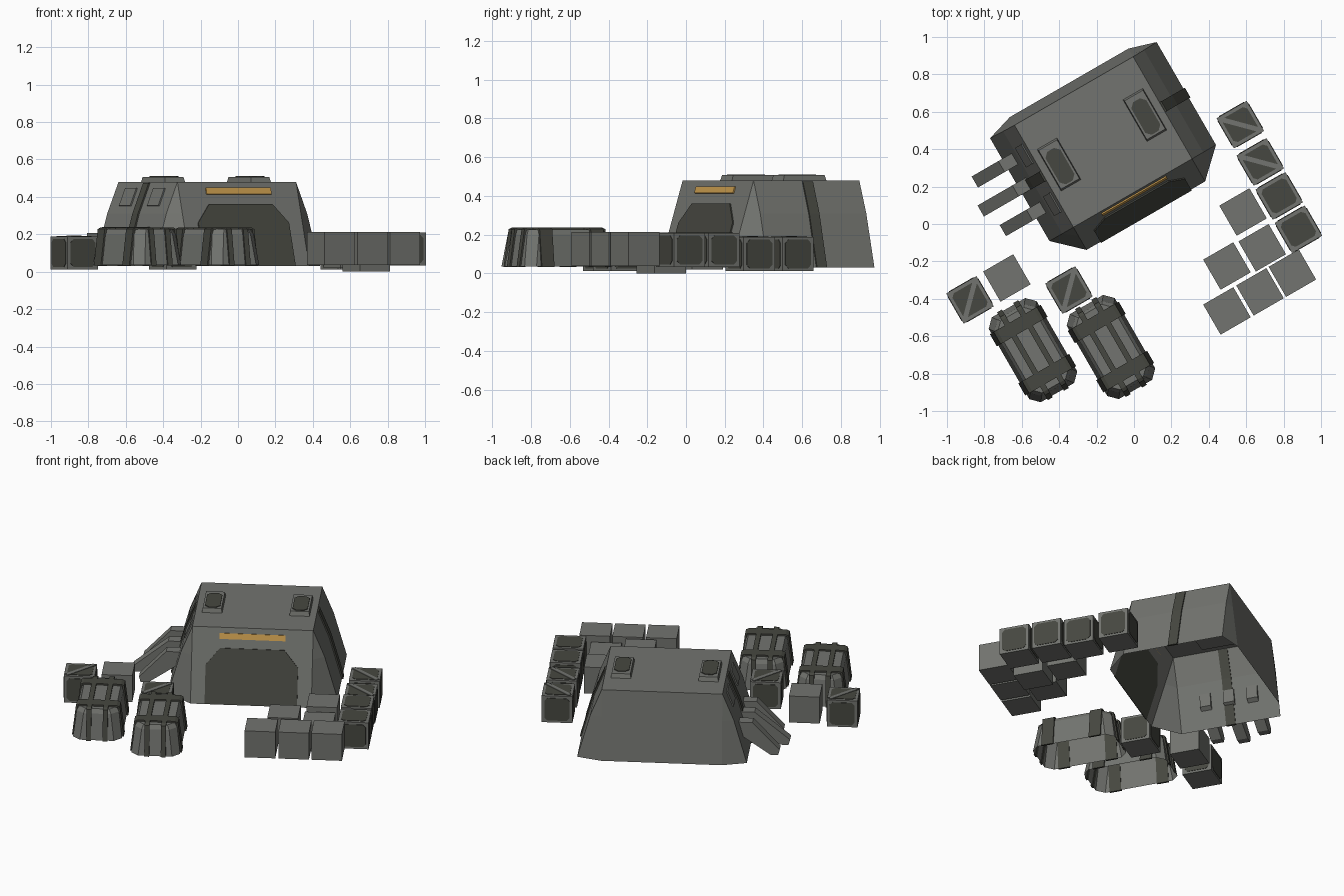
import bpy, bmesh, math
from mathutils import Matrix, Vector

if "Cube" in bpy.data.objects:
    bpy.data.objects.remove(bpy.data.objects["Cube"])

TURN = Matrix.Rotation(math.radians(30), 4, 'Z')   # whole scene is turned 30 degrees


def material(name, rgb):
    m = bpy.data.materials.new(name)
    m.diffuse_color = (*rgb, 1)
    m.use_nodes = True
    m.node_tree.nodes["Principled BSDF"].inputs["Base Color"].default_value = m.diffuse_color
    return m


GREY = material("grey metal", (0.17, 0.175, 0.16))
DARK = material("dark olive", (0.062, 0.064, 0.052))
AMBER = material("amber light", (0.58, 0.33, 0.075))


def finish(name, bm, mat):
    bmesh.ops.remove_doubles(bm, verts=bm.verts, dist=0.0005)
    bmesh.ops.recalc_face_normals(bm, faces=bm.faces)
    bm.transform(TURN)
    me = bpy.data.meshes.new(name)
    bm.to_mesh(me)
    bm.free()
    me.materials.append(mat)
    ob = bpy.data.objects.new(name, me)
    bpy.context.collection.objects.link(ob)
    return ob


def loft(name, rings, mat, floor=True):
    """Skin a list of point rings; the last one is capped, the first if floor."""
    bm = bmesh.new()
    rs = [[bm.verts.new(p) for p in r] for r in rings]
    n = len(rs[0])
    for a, b in zip(rs, rs[1:]):
        for i in range(n):
            j = (i + 1) % n
            bm.faces.new((a[i], a[j], b[j], b[i]))
    bm.faces.new(rs[-1])
    if floor:
        bm.faces.new(rs[0][::-1])
    return finish(name, bm, mat)


def prism(name, pts, vec, mat):
    pts = [Vector(p) for p in pts]
    return loft(name, [pts, [p + Vector(vec) for p in pts]], mat)


def octagon(hx, hy, c):
    return [(-hx + c, -hy), (hx - c, -hy), (hx, -hy + c), (hx, hy - c),
            (hx - c, hy), (-hx + c, hy), (-hx, hy - c), (-hx, -hy + c)]


# ---- shelter hull: open below, tapered with chamfered corners
CU = 0.077


def hull_ring(z, hu, flat, f, fs, bs, b):
    pts = [(-flat, f), (flat, f), (hu, fs), (hu, bs), (flat, b), (-flat, b), (-hu, bs), (-hu, fs)]
    return [(CU + u, v, z) for u, v in pts]


loft("shelter_hull", [
    hull_ring(0.03, 0.514, 0.366, 0.007, 0.147, 0.782, 0.827),
    hull_ring(0.31, 0.435, 0.366, 0.094, 0.147, 0.779, 0.796),
    hull_ring(0.48, 0.366, 0.366, 0.147, 0.147, 0.777, 0.777)], GREY, floor=False)


# ---- door and light strip lying on the sloping front wall
def on_front(u, z):
    return (CU + u, 0.007 + (z - 0.03) * 0.311, z)


OUT = (0, -0.007, 0.002)
prism("door", [on_front(*p) for p in [(-0.28, 0.032), (0.28, 0.032), (0.28, 0.26),
                                      (0.195, 0.36), (-0.195, 0.36), (-0.28, 0.26)]], OUT, DARK)
prism("light_strip", [on_front(*p) for p in [(-0.2, 0.413), (0.2, 0.413), (0.2, 0.447),
                                             (-0.2, 0.447)]], OUT, AMBER)


# ---- side bands, side panels and roof hatches
def side_u(z):
    return 0.514 - (z - 0.03) * 0.282 if z < 0.31 else 0.435 - (z - 0.31) * 0.406


for s, side in ((-1, "left"), (1, "right")):
    prof = [(side_u(z) + d, z) for d, zs in ((0.009, (0.03, 0.31, 0.475)),
                                             (-0.005, (0.475, 0.31, 0.03))) for z in zs]
    prism(side + "_wall_band", [(CU + s * u, 0.435, z) for u, z in prof], (0, 0.06, 0), DARK)
    # hatch frame and its dark lid
    hu = CU + s * 0.265
    loft(side + "_roof_hatch", [[(hu + x * k, 0.476 + y * k, z) for x, y in
                                 ((-0.062, -0.13), (0.062, -0.13), (0.062, 0.13), (-0.062, 0.13))]
                                for z, k in ((0.475, 1), (0.507, 0.92))], GREY)
    prism(side + "_hatch_lid", [(hu + x, 0.466 + y, 0.506) for x, y in octagon(0.046, 0.1, 0.025)],
          (0, 0, 0.005), DARK)

for v in (0.31, 0.61):
    prism("side_panel", [(CU - side_u(z), v + y, z) for y, z in
                         ((-0.06, 0.35), (0.06, 0.35), (0.06, 0.445), (-0.06, 0.445))],
          (-0.007, 0, 0.003), GREY)

# ---- three sloping buttress legs on the left wall
for v, e in ((0.32, 0), (0.47, 0.05), (0.62, 0)):
    prof = [(-0.37, 0.24), (-0.46, 0.24), (-0.625 - e, 0.065), (-0.615 - e, 0.03),
            (-0.57 - e, 0.03), (-0.38, 0.16)]
    prism("buttress_leg", [(u, v - 0.034, z) for u, z in prof], (0, 0.068, 0), GREY)


# ---- strapped cargo packs
def strap(name, cu, cv, half, inset, off, width, along, mat=DARK):
    h, t = 0.195, 0.009
    outer = [(-half - t, 0), (-half + inset - t, h), (-half + inset + 0.01, h + t),
             (half - inset - 0.01, h + t), (half - inset + t, h), (half + t, 0)]
    inner = [(half - 0.003, 0), (half - inset - 0.003, h - 0.003),
             (-half + inset + 0.003, h - 0.003), (-half + 0.003, 0)]
    if along:
        prism(name, [(cu + off - width / 2, cv + a, 0.033 + z) for a, z in outer + inner], (width, 0, 0), mat)
    else:
        prism(name, [(cu + a, cv + off - width / 2, 0.033 + z) for a, z in outer + inner], (0, width, 0), mat)


for cu, cv in ((-0.805, -0.314), (-0.4355, -0.508)):
    loft("cargo_pack", [[(cu + x, cv + y, z) for x, y in octagon(hx, hy, c)]
                        for z, hx, hy, c in ((0.035, 0.148, 0.262, 0.045), (0.2, 0.128, 0.236, 0.045),
                                             (0.227, 0.112, 0.222, 0.04))], GREY, floor=False)
    for s in (-1, 1):
        strap("wide_strap", cu, cv, 0.148, 0.024, s * 0.152, 0.075, False)
        strap("narrow_strap", cu, cv, 0.262, 0.03, s * 0.05, 0.03, True)

# ---- crates
H = 0.093      # half width
T = 0.176      # height


def crate(u, v, z, panels=False, brace=0):
    prism("crate", [(u - H, v - H, z), (u + H, v - H, z), (u + H, v + H, z), (u - H, v + H, z)],
          (0, 0, T), GREY)
    if not panels:
        return
    oct_ = octagon(0.076, 0.074, 0.018)
    prism("crate_top_panel", [(u + x, v + y, z + T) for x, y in oct_], (0, 0, 0.003), DARK)
    zc = z + T / 2
    for s in (-1, 1):
        prism("crate_side_panel", [(u + s * H, v + x, zc + y) for x, y in oct_], (s * 0.003, 0, 0), DARK)
        prism("crate_end_panel", [(u + x, v + s * H, zc + y) for x, y in oct_], (0, s * 0.003, 0), DARK)
    if brace:   # diagonal bar and two clear corners on the lid
        a, w = 0.083, 0.014
        bar = [(-a - w + 0.01, -a + w), (-a + w, -a - w + 0.01), (a + w - 0.01, a - w), (a - w, a + w - 0.01)]
        prism("crate_brace", [(u + x, v + brace * y, z + T) for x, y in bar], (0, 0, 0.006), GREY)


for u, v, z in ((0.537, -0.236, 0.02), (0.53, -0.453, 0.0), (0.318, -0.443, 0.035),
                (0.198, -0.651, 0.037), (0.402, -0.651, 0.037), (0.602, -0.651, 0.037),
                (-0.733, 0.09, 0.03)):
    crate(u, v, z)
for u, v, z, b in ((0.758, 0.176, 0.012, -1), (0.75, -0.05, 0.012, -1), (0.747, -0.258, 0.033, 0),
                   (0.747, -0.464, 0.033, 0), (-0.962, 0.087, 0.012, 1), (-0.478, -0.132, 0.012, 1)):
    crate(u, v, z, True, b)
